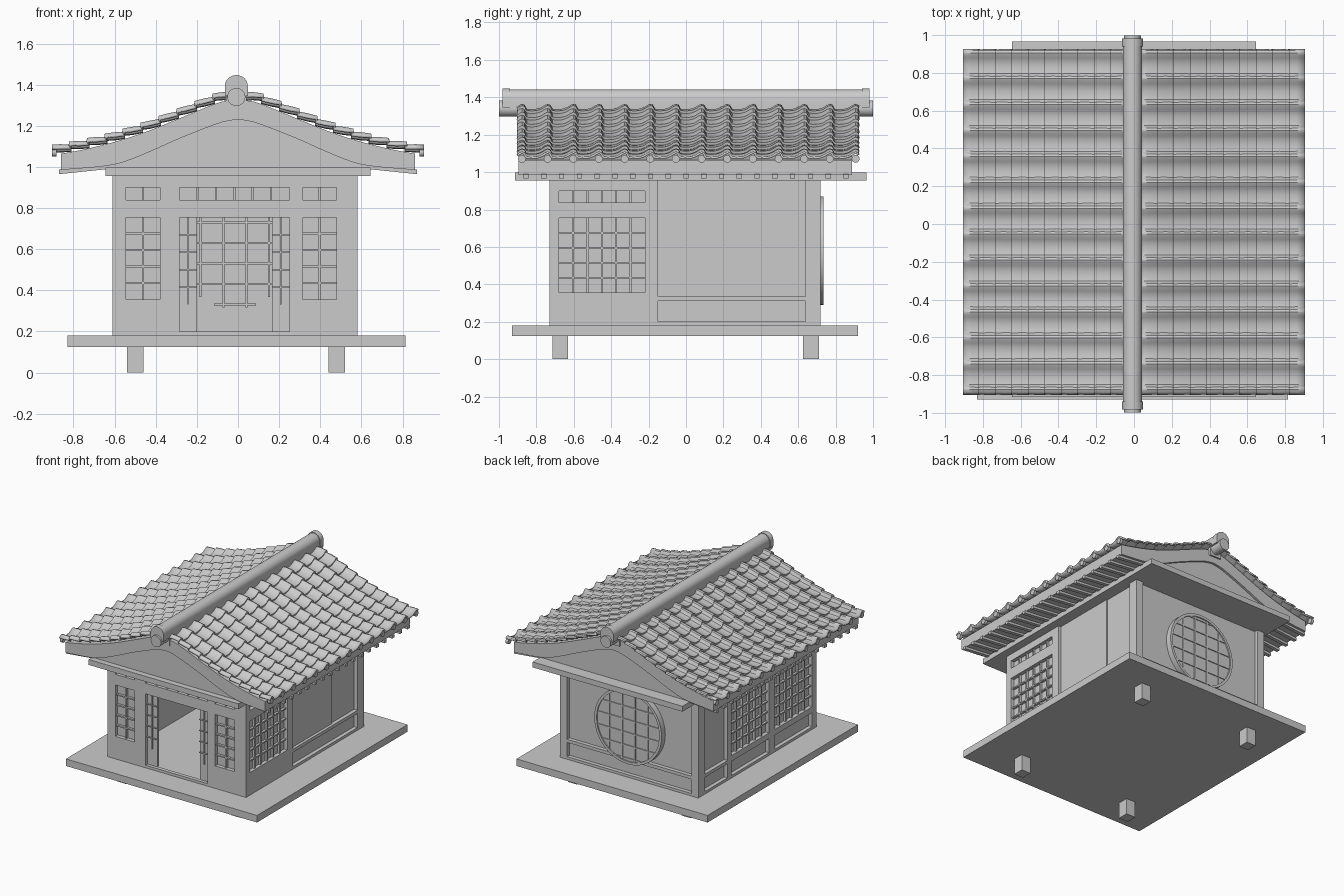
import bpy, bmesh, math
from mathutils import Matrix, Vector

if "Cube" in bpy.data.objects:
    bpy.data.objects.remove(bpy.data.objects["Cube"])

parts = {}

def part(name):
    return parts.setdefault(name, bmesh.new())

def box(name, x0, x1, y0, y1, z0, z1):
    m = Matrix.Translation(((x0+x1)/2, (y0+y1)/2, (z0+z1)/2)) @ Matrix.Diagonal((abs(x1-x0), abs(y1-y0), abs(z1-z0), 1))
    bmesh.ops.create_cube(part(name), size=1, matrix=m)

def prism(name, pts, y0, y1):
    # extrude an (x, z) outline along y
    bm = part(name)
    a = [bm.verts.new((x, y0, z)) for x, z in pts]
    b = [bm.verts.new((x, y1, z)) for x, z in pts]
    bm.faces.new(a)
    bm.faces.new(b[::-1])
    for i in range(len(pts)):
        j = (i+1) % len(pts)
        bm.faces.new((a[i], b[i], b[j], a[j]))

def cyl(name, c, r, depth, axis, seg=20):
    rot = Matrix.Rotation(math.pi/2, 4, 'Y' if axis == 'x' else 'X')
    bmesh.ops.create_cone(part(name), cap_ends=True, segments=seg, radius1=r, radius2=r,
                          depth=depth, matrix=Matrix.Translation(c) @ rot)

def curve(pts, x):
    # smooth height along a roof profile, Catmull-Rom by segment
    for i in range(len(pts)-1):
        if x <= pts[i+1][0] or i == len(pts)-2:
            (xa, za), (xb, zb) = pts[i], pts[i+1]
            ma = (zb - pts[max(i-1, 0)][1]) / (xb - pts[max(i-1, 0)][0])
            k = min(i+2, len(pts)-1)
            mb = (pts[k][1] - za) / (pts[k][0] - xa)
            h = xb - xa
            t = (x - xa) / h
            return ((2*t**3-3*t*t+1)*za + (t**3-2*t*t+t)*h*ma + (3*t*t-2*t**3)*zb + (t**3-t*t)*h*mb)

# wall faces: u runs along the wall, d is the distance outward from its outer plane
X0, X1, Y0, Y1, ZB, ZT = -0.61, 0.58, -0.73, 0.72, 0.178, 0.957

def on_wall(side, name, u0, u1, z0, z1, d0, d1):
    if side == 'front':
        box(name, u0, u1, Y0-d1, Y0-d0, z0, z1)
    elif side == 'back':
        box(name, u0, u1, Y1+d0, Y1+d1, z0, z1)
    elif side == 'right':
        box(name, X1+d0, X1+d1, u0, u1, z0, z1)
    else:
        box(name, X0-d1, X0-d0, u0, u1, z0, z1)

def frame(side, u0, u1, cols):
    # proud timber face with rectangular recesses given per column
    n, u = side + "_wall_frame", u0
    for a, b, holes in cols:
        on_wall(side, n, u, a, ZB, ZT, -0.03, 0)
        z = ZB
        for h0, h1 in holes:
            on_wall(side, n, a, b, z, h0, -0.03, 0)
            z = h1
        if z < ZT:
            on_wall(side, n, a, b, z, ZT, -0.03, 0)
        u = b
    on_wall(side, n, u, u1, ZB, ZT, -0.03, 0)

def lattice(side, u0, u1, z0, z1, nu, nz, d0=-0.035, d1=-0.012, w=0.005):
    n = side + "_lattice"
    for i in range(1, nu):
        u = u0 + (u1-u0)*i/nu
        on_wall(side, n, u-w, u+w, z0, z1, d0, d1)
    for i in range(1, nz):
        z = z0 + (z1-z0)*i/nz
        on_wall(side, n, u0, u1, z-w, z+w, d0, d1)

# platform and feet
box("platform", -0.83, 0.815, -0.93, 0.92, 0.125, 0.18)
for x in (-0.5, 0.48):
    for y in (-0.672, 0.668):
        box("feet", x-0.04, x+0.04, y-0.042, y+0.042, 0, 0.13)

WIN, TOP, DADO, PANEL = (0.355, 0.755), (0.838, 0.9), (0.2, 0.31), (0.335, ZT)

# front wall with open doorway
frame('front', X0, X1, [(-0.545, -0.38, [WIN, TOP]), (-0.285, 0.25, [(0.2, 0.755), TOP]), (0.315, 0.48, [WIN, TOP])])
for u0, u1, z0 in ((X0, -0.285, ZB), (-0.285, 0.25, 0.755), (0.25, X1, ZB)):
    on_wall('front', "front_wall_panel", u0, u1, z0, ZT, -0.05, -0.03)
for u0, u1 in ((-0.545, -0.38), (0.315, 0.48)):
    lattice('front', u0, u1, *WIN, 2, 5)
    lattice('front', u0, u1, *TOP, 2, 1)
lattice('front', -0.285, 0.25, *TOP, 6, 1)
for u0, u1 in ((-0.285, -0.2), (0.165, 0.25)):
    on_wall('front', "sliding_doors", u0, u1, 0.2, 0.755, -0.045, -0.025)
    lattice('front', u0, u1, 0.33, 0.755, 2, 5, -0.025, -0.015, 0.003)

# right wall
frame('right', Y0+0.03, Y1-0.03, [(-0.68, -0.22, [WIN, TOP]), (-0.15, 0.64, [DADO, PANEL])])
on_wall('right', "right_wall_panel", Y0+0.03, Y1-0.03, ZB, ZT, -0.05, -0.03)
on_wall('right', "right_wall_panel", -0.15, 0.36, 0.335, ZT, -0.03, -0.022)
lattice('right', -0.68, -0.22, *WIN, 6, 5)
lattice('right', -0.68, -0.22, *TOP, 6, 1)

# left wall
frame('left', Y0+0.03, Y1-0.03, [(-0.68, -0.22, [DADO, WIN, TOP]), (-0.15, 0.31, [DADO, WIN, TOP]), (0.36, 0.64, [DADO, PANEL])])
on_wall('left', "left_wall_panel", Y0+0.03, Y1-0.03, ZB, ZT, -0.05, -0.03)
for u in (-0.68, -0.15):
    lattice('left', u, u+0.46, *WIN, 6, 5)
    lattice('left', u, u+0.46, *TOP, 6, 1)

# back wall with round window
frame('back', X0, X1, [(-0.55, 0.52, [DADO, PANEL])])
on_wall('back', "back_wall_panel", X0+0.03, X1-0.03, ZB, ZT, -0.05, -0.03)
CX, CZ, R = -0.015, 0.58, 0.27
cyl("round_window_paper", (CX, Y1-0.01, CZ), R, 0.03, 'y', 48)
bm = part("round_window_ring")
rings = [[bm.verts.new((CX+r*math.cos(i*math.tau/48), y, CZ+r*math.sin(i*math.tau/48))) for i in range(48)]
         for r, y in ((R, Y1-0.04), (R+0.02, Y1-0.04), (R+0.02, Y1+0.015), (R, Y1+0.015))]
for k in range(4):
    for i in range(48):
        a, b, j = rings[k], rings[(k+1) % 4], (i+1) % 48
        bm.faces.new((a[i], a[j], b[j], b[i]))
for k in (-2.5, -1.5, -0.5, 0.5, 1.5, 2.5):
    for w, vert in ((k*0.111, True), (k*0.1, False)):
        if abs(w) < R:
            h = math.sqrt(R*R - w*w)
            if vert:
                on_wall('back', "round_window_bars", CX+w-0.005, CX+w+0.005, CZ-h, CZ+h, -0.06, 0.012)
            else:
                on_wall('back', "round_window_bars", CX-h, CX+h, CZ+w-0.005, CZ+w+0.005, -0.06, 0.012)

# ceiling slab and gables
box("ceiling_slab", -0.645, 0.645, -0.915, 0.965, 0.955, 0.997)
TILE = [(0, 1.335), (0.08, 1.325), (0.15, 1.3), (0.3, 1.238), (0.45, 1.178), (0.6, 1.13), (0.75, 1.093), (0.9, 1.065)]
LOW = [(0, 1.23), (0.07, 1.22), (0.28, 1.14), (0.45, 1.065), (0.6, 1.012), (0.86, 0.985)]
xs = [i*0.86/22 for i in range(-22, 23)]
upper = [(x, curve(TILE, abs(x))-0.008) for x in xs]
lower = [(x, curve(LOW, abs(x))) for x in xs]
prism("roof_deck", upper + lower[::-1], -0.895, 0.888)
gable = [p for p in lower if abs(p[0]) < 0.62]
gable = [(x, z+0.01) for x, z in gable]
for y in (-0.87, 0.84):
    prism("gable_panels", gable + [(0.62, 0.99), (-0.62, 0.99)], y, y+0.03)

# rafters under the eaves
for s in (-1, 1):
    for i in range(19):
        y = -0.855 + i*0.095
        prism("rafters", [(s*0.58, 1.02), (s*0.87, 0.988), (s*0.87, 0.965), (s*0.58, 0.995)], y-0.014, y+0.014)

# tiled roof slopes: pantile wave across, stepped courses downslope
WAVE = [(0.0, 0.01), (0.05, 0.003), (0.2, 0), (0.4, 0.001), (0.56, 0.006), (0.68, 0.014),
        (0.78, 0.023), (0.87, 0.028), (0.94, 0.025), (0.985, 0.016)]
PITCH, ROLL0, COURSES = 0.1372, -0.877, 10
ys = [(ROLL0-0.024+(0.87-0.87)*PITCH, 0.012), (ROLL0-0.012, 0.023), (ROLL0, 0.028), (ROLL0+0.01, 0.025), (ROLL0+0.016, 0.016)]
for k in range(13):
    ys += [(ROLL0 + (k+0.13+t)*PITCH, h) for t, h in WAVE]
for s in (-1, 1):
    bm = part("roof_tiles_" + ("right" if s > 0 else "left"))
    rows = []
    for c in range(COURSES):
        a, b = 0.03 + c*0.872/COURSES, 0.03 + (c+1)*0.872/COURSES
        for t, lift in ((0, 0), (0.5, 0.007), (1, 0.014)):
            x = a + (b-a)*t
            rows.append([bm.verts.new((s*(x + (0.003 if t == 1 else 0)), y, curve(TILE, x)+lift+h-0.003)) for y, h in ys])
    for r0, r1 in zip(rows, rows[1:]):
        for i in range(len(ys)-1):
            bm.faces.new((r0[i], r1[i], r1[i+1], r0[i+1]))
    for k in range(14):
        cyl("eave_discs", (s*0.893, ROLL0+k*PITCH, 1.071), 0.021, 0.022, 'x', 16)

# ridge
RX = -0.008
def ridge_outline(k):
    top = [(RX+k*0.051*math.cos(i*math.pi/12), 1.392+k*0.05*math.sin(i*math.pi/12)) for i in range(13)]
    return top + [(RX-k*0.051, 1.345), (RX+k*0.051, 1.345)]
prism("ridge_cap", ridge_outline(1), -0.95, 0.95)
for y in (-0.982, 0.94):
    prism("ridge_end_caps", ridge_outline(1.1), y, y+0.042)
box("ridge_base", RX-0.05, RX+0.05, -0.9, 0.9, 1.28, 1.38)
for y in (-0.95, 0.95):
    cyl("ridge_end_rolls", (RX, y, 1.34), 0.044, 0.098, 'y', 24)

# turn every collected part into an object
SMOOTH = ("roof_tiles", "eave", "ridge_cap", "ridge_end", "round_window_ring", "round_window_paper", "roof_deck")
for name, bm in parts.items():
    bmesh.ops.recalc_face_normals(bm, faces=bm.faces)
    me = bpy.data.meshes.new(name)
    bm.to_mesh(me)
    bm.free()
    ob = bpy.data.objects.new(name, me)
    bpy.context.collection.objects.link(ob)
    if name.startswith("roof_tiles"):
        m = ob.modifiers.new("thickness", 'SOLIDIFY')
        m.thickness, m.offset = 0.012, 0
    if name.startswith(SMOOTH):
        bpy.ops.object.select_all(action='DESELECT')
        ob.select_set(True)
        bpy.context.view_layer.objects.active = ob
        bpy.ops.object.shade_smooth_by_angle(angle=math.radians(35))
